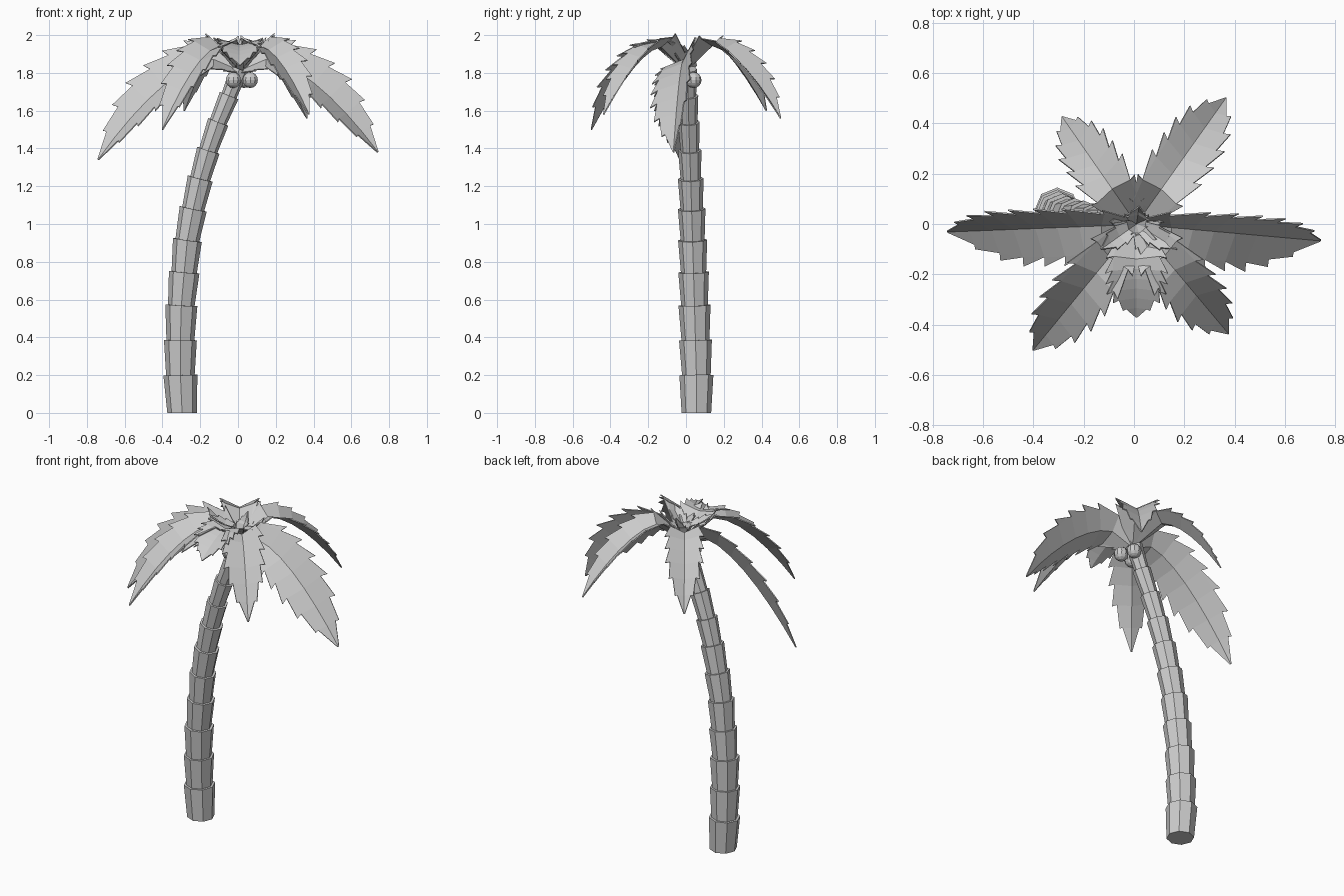
import bpy, bmesh, math
from mathutils import Vector

if "Cube" in bpy.data.objects:
    bpy.data.objects.remove(bpy.data.objects["Cube"])

grey = bpy.data.materials.new("light grey")
grey.diffuse_color = (0.6, 0.6, 0.6, 1)
grey.use_nodes = True
grey.node_tree.nodes["Principled BSDF"].inputs["Base Color"].default_value = grey.diffuse_color


def finish(bm, name):
    bmesh.ops.recalc_face_normals(bm, faces=bm.faces)
    me = bpy.data.meshes.new(name)
    bm.to_mesh(me)
    bm.free()
    me.materials.append(grey)
    ob = bpy.data.objects.new(name, me)
    bpy.context.collection.objects.link(ob)
    return ob


def lerp(table, s):
    for (a, p), (b, q) in zip(table, table[1:]):
        if s <= b:
            return p + (q - p) * (s - a) / (b - a)
    return table[-1][1]


# Trunk: stacked octagonal cups, each flaring towards its top (x, y, z, top radius)
joints = [(-.296, .055, 0, .09), (-.305, .055, .2, .09), (-.305, .05, .385, .087),
          (-.3, .045, .57, .085), (-.285, .04, .745, .081), (-.268, .035, .915, .077),
          (-.237, .03, 1.08, .073), (-.2, .025, 1.24, .068), (-.157, .02, 1.39, .062),
          (-.105, .015, 1.54, .057), (-.047, .012, 1.68, .053), (.008, .01, 1.82, .048)]
bm = bmesh.new()
for i in range(len(joints) - 1):
    rings = []
    for j, k in ((i, .87), (i + 1, 1)):
        c = Vector(joints[j][:3])
        axis = Vector(joints[min(j + 1, 11)][:3]) - Vector(joints[max(j - 1, 0)][:3])
        axis = Vector((0, 0, 1)) if j == 0 else axis.normalized()
        u = Vector((0, 1, 0)).cross(axis).normalized()
        v = axis.cross(u)
        r = joints[i + 1][3] * k
        rings.append([bm.verts.new(c + r * (u * math.cos(n * math.pi / 4) + v * math.sin(n * math.pi / 4)))
                      for n in range(8)])
    lo, hi = rings
    for n in range(8):
        bm.faces.new((lo[n], lo[(n + 1) % 8], hi[(n + 1) % 8], hi[n]))
    bm.faces.new(lo[::-1])
    bm.faces.new(hi)
finish(bm, "trunk")

# Coconuts clustered round the trunk top
for n, (x, y) in enumerate([(-.025, -.05), (.065, -.035), (.032, .04)]):
    bm = bmesh.new()
    bmesh.ops.create_uvsphere(bm, u_segments=10, v_segments=8, radius=.042)
    bmesh.ops.translate(bm, vec=(x, y, 1.762), verts=bm.verts)
    finish(bm, f"coconut_{n + 1}")

# Fronds: V-folded blades with pointed teeth along a rising, then drooping midrib
WIDTH = [(0, .2), (.15, .72), (.3, .92), (.45, 1), (.68, .95), (.8, .72), (.9, .42), (1, .03)]


def frond(name, tip, peak, width, fold=25, roll=0, teeth=8, crest_r=.17):
    base = Vector((.01, 0, 1.81))
    tip = Vector(tip)
    flat = Vector((tip.x - base.x, tip.y, 0))
    out = flat.normalized()
    side = Vector((-out.y, out.x, 0))
    crest = crest_r / flat.length

    def rib(s):
        if s < crest:
            z = base.z + (peak - base.z) * s / crest
        else:
            z = peak - (peak - tip.z) * ((s - crest) / (1 - crest)) ** 1.6
        return Vector((base.x, 0, z)) + flat * s

    stations = [0, crest / 2] + [crest + (1 - crest) * i / (teeth - 2) for i in range(teeth - 1)]
    bm = bmesh.new()
    spine = [bm.verts.new(rib(s)) for s in stations]
    for k in (1, -1):
        ang = math.radians(fold + k * roll)
        notch, barb = [], []
        for j, s in enumerate(stations):
            tan = (rib(min(s + .04, 1)) - rib(max(s - .04, 0))).normalized()
            up = side.cross(tan)
            up = up if up.z > 0 else -up
            edge = side * k * math.cos(ang) + up * math.sin(ang)
            w = width * lerp(WIDTH, s)
            last = j == teeth
            notch.append(bm.verts.new(spine[j].co + edge * w * (1 if last else .86)))
            if 0 < j < teeth:
                barb.append(bm.verts.new(spine[j].co + edge * w * 1.14 + tan * .1 * w))
        for i in range(teeth):
            faces = [(spine[i], spine[i + 1], notch[i + 1], notch[i])]
            if i < teeth - 1:
                faces.append((notch[i], notch[i + 1], barb[i]))
            for f in faces:
                bm.faces.new(f if k < 0 else f[::-1])
    ob = finish(bm, name)
    mod = ob.modifiers.new("thickness", 'SOLIDIFY')
    mod.thickness = .006
    mod.offset = 0


frond("frond_right", (.74, -.065, 1.38), 1.87, .15, 20, 43, 9, .14)
frond("frond_left", (-.74, -.03, 1.34), 1.87, .15, 20, -43, 9, .14)
frond("frond_back_right", (.365, .5, 1.56), 1.945, .12)
frond("frond_back_left", (-.285, .425, 1.6), 1.945, .11)
frond("frond_front_left", (-.4, -.5, 1.5), 1.94, .125, 25, -8)
frond("frond_front_right", (.375, -.435, 1.58), 1.94, .12, 25, 8)
frond("frond_front", (.01, -.37, 1.84), 1.95, .115, 15, 0, 8, .14)

# Young fronds in the crown
for n, tip in enumerate([(-.13, -.1, 1.985), (.17, -.1, 1.975), (.09, -.17, 1.94), (.02, .07, 1.985)]):
    frond(f"young_frond_{n + 1}", tip, 1.91, .045, 25, 0, 5, .04)
